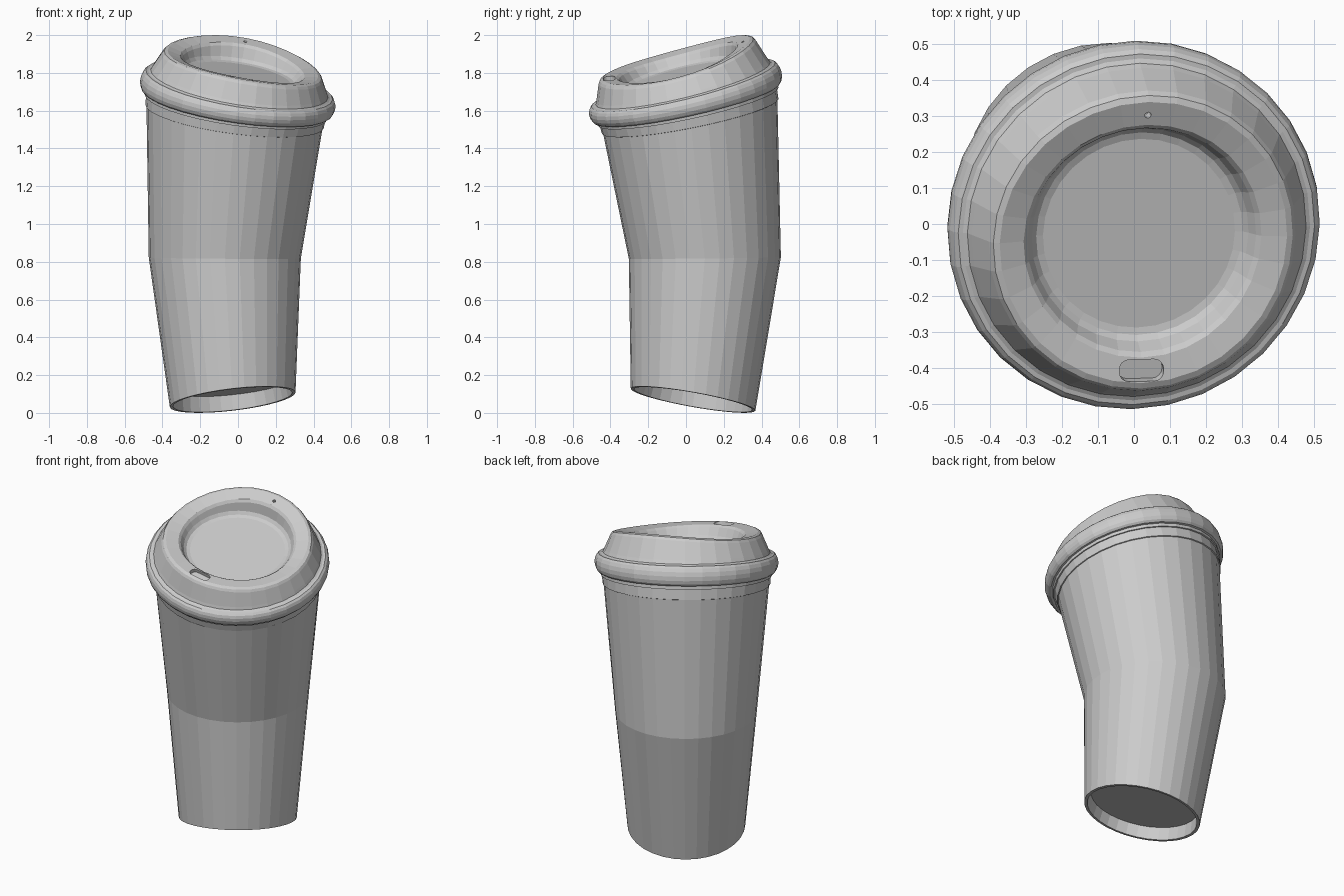
import bpy, bmesh, math

if "Cube" in bpy.data.objects:
    bpy.data.objects.remove(bpy.data.objects["Cube"])

SIDES = 32
BEND_RADIUS, NEUTRAL = 3.39, 0.78
UX, UY = 0.555, -0.832
CENTRE = (-0.07, 0.10)

grey = bpy.data.materials.new("plain_grey")
grey.use_nodes = True
colour = (0.6, 0.6, 0.6, 1)
grey.diffuse_color = colour
grey.node_tree.nodes["Principled BSDF"].inputs["Base Color"].default_value = colour


def bend(co):
    """Curve an upright point sideways around the neutral height."""
    a = co.x * UX + co.y * UY
    b = -co.x * UY + co.y * UX
    t = (co.z - NEUTRAL) / BEND_RADIUS
    a2 = BEND_RADIUS - (BEND_RADIUS - a) * math.cos(t)
    co.z = NEUTRAL + (BEND_RADIUS - a) * math.sin(t)
    co.x = CENTRE[0] + a2 * UX - b * UY
    co.y = CENTRE[1] + a2 * UY + b * UX


def finish(name, bm):
    for v in bm.verts:
        bend(v.co)
    bmesh.ops.recalc_face_normals(bm, faces=bm.faces)
    mesh = bpy.data.meshes.new(name)
    bm.to_mesh(mesh)
    bm.free()
    mesh.materials.append(grey)
    obj = bpy.data.objects.new(name, mesh)
    bpy.context.collection.objects.link(obj)
    return obj


def lathe(name, profile, wave=lambda r, z, ang: 0):
    """Closed solid of revolution, flat caps at both profile ends."""
    bm = bmesh.new()
    rings = []
    for r, z in profile:
        ring = []
        for i in range(SIDES):
            ang = math.tau * i / SIDES
            ring.append(bm.verts.new((r * math.sin(ang), r * math.cos(ang),
                                      z + wave(r, z, ang))))
        rings.append(ring)
    for low, high in zip(rings, rings[1:]):
        for i in range(SIDES):
            j = (i + 1) % SIDES
            bm.faces.new((low[i], low[j], high[j], high[i]))
    bm.faces.new(rings[0])
    bm.faces.new(rings[-1])
    return finish(name, bm)


# Cup with recessed base and a slim collar under the lid
lathe("cup", [(0.31, 0.14), (0.318, 0.065), (0.335, 0.065), (0.4025, 0.82),
              (0.470, 1.575), (0.476, 1.577), (0.482, 1.66)])

# Lid: skirt, rounded bead, wall, crown and sunken dish
bead = []
for k in range(9):
    t = math.radians(-100 + 25 * k)
    bead.append((0.493 + 0.029 * math.cos(t), 1.70 + 0.052 * math.sin(t)))
lid_profile = [(0.47, 1.63), (0.488, 1.63), (0.489, 1.648)] + bead + [
    (0.476, 1.757), (0.468, 1.775), (0.432, 1.862), (0.422, 1.876),
    (0.405, 1.882), (0.335, 1.868), (0.322, 1.855), (0.305, 1.815),
    (0.29, 1.80), (0.27, 1.795)]


def crown_wave(r, z, ang):
    return 0.014 * math.cos(2 * ang) if z > 1.84 else 0


lid = lathe("lid", lid_profile, crown_wave)

# Cutters for the drinking slot and the vent
bm = bmesh.new()
bmesh.ops.create_cube(bm, size=1)
for v in bm.verts:
    v.co = (v.co.x * 0.125, v.co.y * 0.06 - 0.37, v.co.z * 0.1 + 1.91)
upright = [e for e in bm.edges
           if abs(e.verts[0].co.z - e.verts[1].co.z) > 0.05]
bmesh.ops.bevel(bm, geom=upright, offset=0.027, segments=4, profile=0.5,
                affect='EDGES')
slot = finish("slot_cutter", bm)

bm = bmesh.new()
bmesh.ops.create_cone(bm, cap_ends=True, segments=12, radius1=0.009,
                      radius2=0.009, depth=0.1)
for v in bm.verts:
    v.co.y += 0.365
    v.co.z += 1.90
vent = finish("vent_cutter", bm)

for cutter in (slot, vent):
    mod = lid.modifiers.new(cutter.name, 'BOOLEAN')
    mod.operation = 'DIFFERENCE'
    mod.solver = 'EXACT'
    mod.object = cutter
    cutter.hide_render = True
    cutter.display_type = 'WIRE'
    cutter.hide_set(True)
